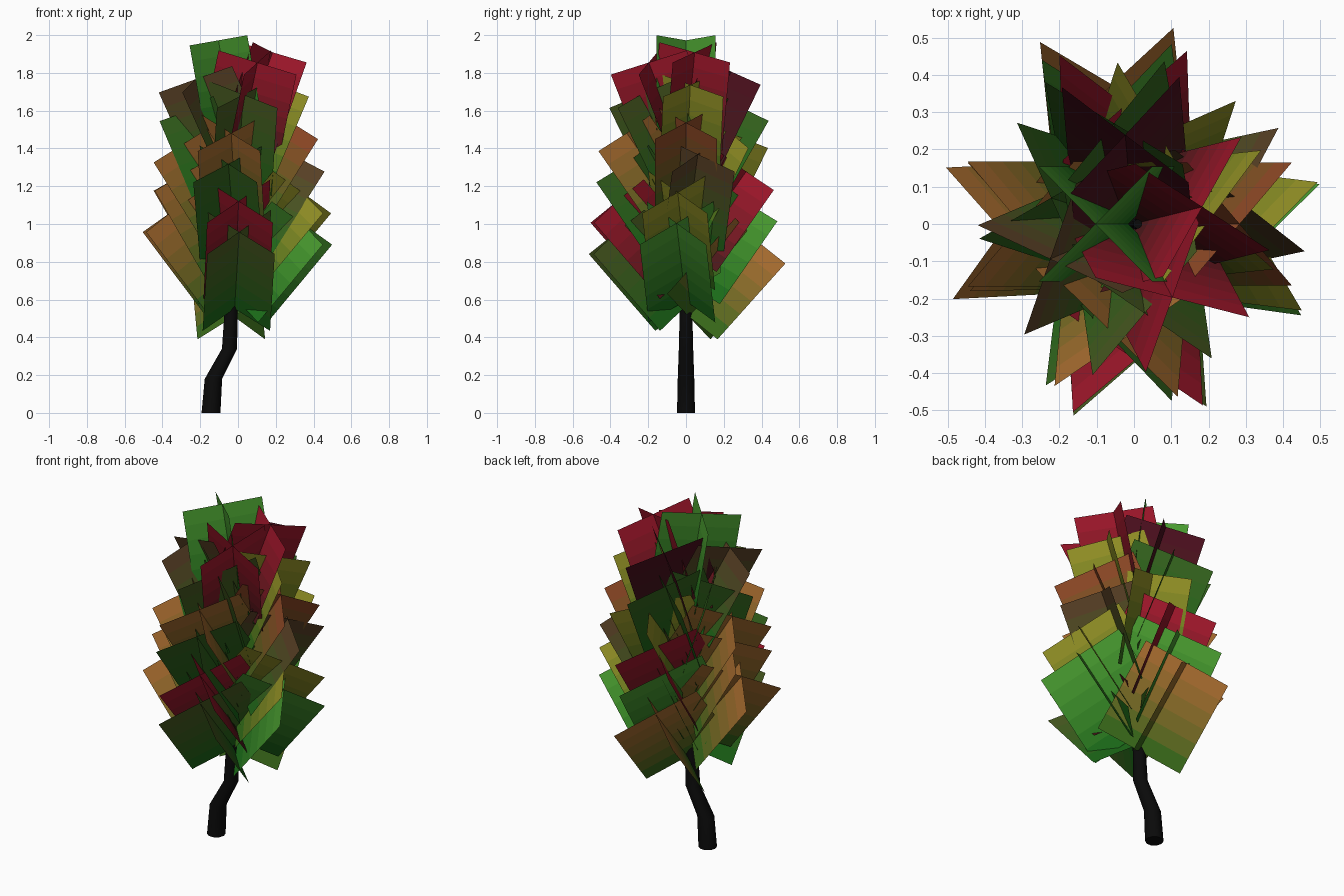
import bpy, bmesh
from math import sin, cos, pi, radians
from mathutils import Vector

if "Cube" in bpy.data.objects:
    bpy.data.objects.remove(bpy.data.objects["Cube"])


def material(name, rgb):
    m = bpy.data.materials.new(name)
    m.diffuse_color = (*rgb, 1)
    m.use_nodes = True
    m.node_tree.nodes["Principled BSDF"].inputs["Base Color"].default_value = m.diffuse_color
    return m


def add_object(name, bm, mats):
    me = bpy.data.meshes.new(name)
    bm.to_mesh(me)
    bm.free()
    for m in mats:
        me.materials.append(m)
    ob = bpy.data.objects.new(name, me)
    bpy.context.collection.objects.link(ob)
    return ob


# Crooked tapering trunk: x, z, radius of each ring
PATH = [(-.143, 0, .05), (-.13, .18, .046), (-.045, .34, .04),
        (-.035, .57, .034), (-.01, 1.0, .025), (.01, 1.5, .012)]
SIDES = 10
bm = bmesh.new()
rings = [[bm.verts.new((x + r * cos(2 * pi * k / SIDES), r * sin(2 * pi * k / SIDES), z))
          for k in range(SIDES)] for x, z, r in PATH]
for a, b in zip(rings, rings[1:]):
    for k in range(SIDES):
        n = (k + 1) % SIDES
        f = bm.faces.new((a[k], a[n], b[n], b[k]))
        f.smooth = True
bm.faces.new(rings[0][::-1])
bm.faces.new(rings[-1])
add_object("trunk", bm, [material("bark", (.003, .003, .003))])

# Leaf tip colours
COL = {"o": (.42, .15, .03), "r": (.38, .008, .025), "g": (.07, .34, .03),
       "y": (.32, .30, .02), "d": (.07, .10, .015), "b": (.11, .045, .02),
       "e": (.035, .12, .012), "m": (.07, .004, .012), "t": (.30, .06, .02)}
BASE_GREEN = (.006, .14, .008)
BASE_RED = (.05, .01, .01)

# Six whorls of four leaves (back, front, right, left): azimuths, lifts, colours
WHORLS = [((96, -86, -8, 183), (48, 49, 50, 53), "odgo"),
          ((97, -87, -7, 181), (55, 49, 50, 60), "gryo"),
          ((92, -97, 12, 180), (55, 55, 57, 58), "rebo"),
          ((72, -95, 0, 162), (63, 55, 58, 66), "yote"),
          ((100, -82, 6, 203), (60, 64, 67, 64), "edyb"),
          ((95, -62, 14, 180), (64, 66, 70, 80), "mrrg")]
BANDS = 6


def leaf(index, azimuth, lift, colour):
    t = index / 23
    lift = radians(lift)
    length = .54 - .03 * t
    half = .18 - .025 * t
    a = radians(azimuth)
    out = Vector((cos(a), sin(a), 0))
    side = Vector((-sin(a), cos(a), 0))
    along = out * cos(lift) + Vector((0, 0, sin(lift)))
    under = out * sin(lift) - Vector((0, 0, cos(lift)))
    start = Vector((-.02 + .02 * t, 0, .51 + .96 * t)) + out * .015
    bm = bmesh.new()
    # two flat cards crossing on the leaf axis
    for s in (1, -1):
        wing = (side * s + under) * half
        rows = []
        for j in range(BANDS + 1):
            p = start + along * length * j / BANDS
            rows.append([bm.verts.new(p - wing), bm.verts.new(p + wing)])
        for j in range(BANDS):
            f = bm.faces.new((*rows[j], *rows[j + 1][::-1]))
            f.material_index = j
    # colour fades from the base colour to the tip colour
    base = BASE_RED if colour in "rm" else BASE_GREEN
    mats = []
    for j in range(BANDS):
        u = (j + .5) / BANDS
        rgb = [g * (1 - u) + c * u for g, c in zip(base, COL[colour])]
        mats.append(material(f"leaf_{index}_{j}", rgb))
    add_object(f"leaf_{index}", bm, mats)


for w, (angles, lifts, colours) in enumerate(WHORLS):
    for k in range(4):
        leaf(w * 4 + k, angles[k], lifts[k], colours[k])
